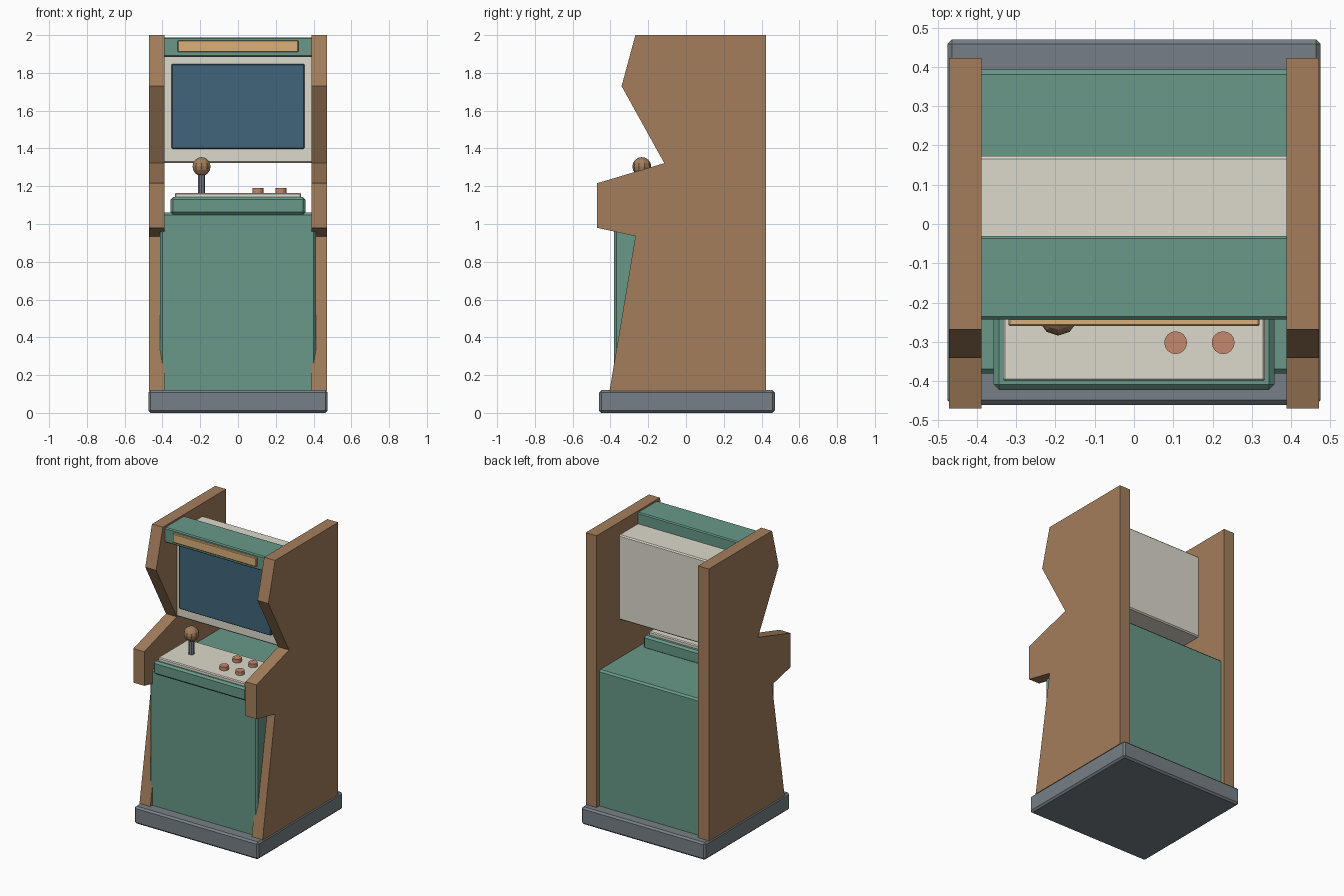
import bpy, bmesh
from mathutils import Matrix

if "Cube" in bpy.data.objects:
    bpy.data.objects.remove(bpy.data.objects["Cube"])


def material(name, rgb):
    m = bpy.data.materials.new(name)
    m.diffuse_color = (*rgb, 1)
    m.use_nodes = True
    m.node_tree.nodes["Principled BSDF"].inputs["Base Color"].default_value = m.diffuse_color
    return m


WOOD = material("wood", (0.369, 0.208, 0.106))
GREEN = material("green", (0.138, 0.314, 0.246))
CREAM = material("cream", (0.719, 0.695, 0.600))
GLASS = material("glass", (0.051, 0.128, 0.196))
GOLD = material("gold", (0.71, 0.434, 0.192))
SLATE = material("slate", (0.184, 0.216, 0.237))
CLAY = material("clay", (0.548, 0.25, 0.155))


def finish(name, bm, mat):
    bmesh.ops.recalc_face_normals(bm, faces=bm.faces)
    mesh = bpy.data.meshes.new(name)
    bm.to_mesh(mesh)
    bm.free()
    mesh.materials.append(mat)
    ob = bpy.data.objects.new(name, mesh)
    bpy.context.collection.objects.link(ob)
    return ob


def box(name, x, y, z, mat, bevel):
    """Box from (min, max) ranges with a one-step chamfer."""
    bm = bmesh.new()
    bmesh.ops.create_cube(bm, size=1)
    for v in bm.verts:
        v.co = [(a + b) / 2 + c * (b - a) for (a, b), c in zip((x, y, z), v.co)]
    ob = finish(name, bm, mat)
    mod = ob.modifiers.new("chamfer", "BEVEL")
    mod.width = bevel
    mod.segments = 1
    return ob


def cylinder(name, x, y, z0, z1, r, sides, mat):
    bm = bmesh.new()
    bmesh.ops.create_cone(bm, cap_ends=True, segments=sides, radius1=r, radius2=r,
                          depth=z1 - z0,
                          matrix=Matrix.Translation((x, y, (z0 + z1) / 2)))
    return finish(name, bm, mat)


# Plinth and lower cabinet
box("base", (-0.475, 0.475), (-0.46, 0.47), (0, 0.12), SLATE, 0.012)
box("lower_cabinet", (-0.412, 0.412), (-0.381, 0.393), (0.1, 1.06), GREEN, 0.012)

# Side panels: extruded silhouette, one per side
profile = [(-0.405, 0.115), (-0.268, 0.935), (-0.47, 0.98), (-0.47, 1.216),
           (-0.115, 1.322), (-0.341, 1.73), (-0.268, 2.0), (0.423, 2.0), (0.423, 0.115)]
for side, label in ((-1, "left"), (1, "right")):
    bm = bmesh.new()
    face = bm.faces.new([bm.verts.new((side * 0.388, y, z)) for y, z in profile])
    ext = bmesh.ops.extrude_face_region(bm, geom=[face])["geom"]
    bmesh.ops.translate(bm, vec=(side * 0.083, 0, 0),
                        verts=[g for g in ext if isinstance(g, bmesh.types.BMVert)])
    finish(label + "_side_panel", bm, WOOD)

# Monitor and screen
box("monitor_housing", (-0.41, 0.41), (-0.112, 0.173), (1.323, 1.91), CREAM, 0.008)
box("screen", (-0.352, 0.352), (-0.145, -0.10), (1.398, 1.847), GLASS, 0.005)

# Header box with its plain plate
box("header", (-0.41, 0.41), (-0.243, -0.03), (1.885, 1.988), GREEN, 0.007)
box("header_plate", (-0.32, 0.32), (-0.26, -0.23), (1.91, 1.972), GOLD, 0.004)

# Control deck
box("control_deck", (-0.357, 0.357), (-0.422, -0.04), (1.05, 1.142), GREEN, 0.013)
box("control_plate", (-0.334, 0.334), (-0.4, -0.07), (1.135, 1.165), CREAM, 0.006)

# Joystick
cylinder("joystick_shaft", -0.193, -0.234, 1.16, 1.28, 0.02, 10, SLATE)
bm = bmesh.new()
bmesh.ops.create_uvsphere(bm, u_segments=10, v_segments=8, radius=0.05,
                          matrix=Matrix.Translation((-0.193, -0.234, 1.304)))
finish("joystick_ball", bm, WOOD)

# Buttons in a two by two grid
for i, x in enumerate((0.106, 0.227)):
    for j, y in enumerate((-0.302, -0.16)):
        cylinder(f"button_{i}_{j}", x, y, 1.16, 1.19, 0.029, 16, CLAY)
